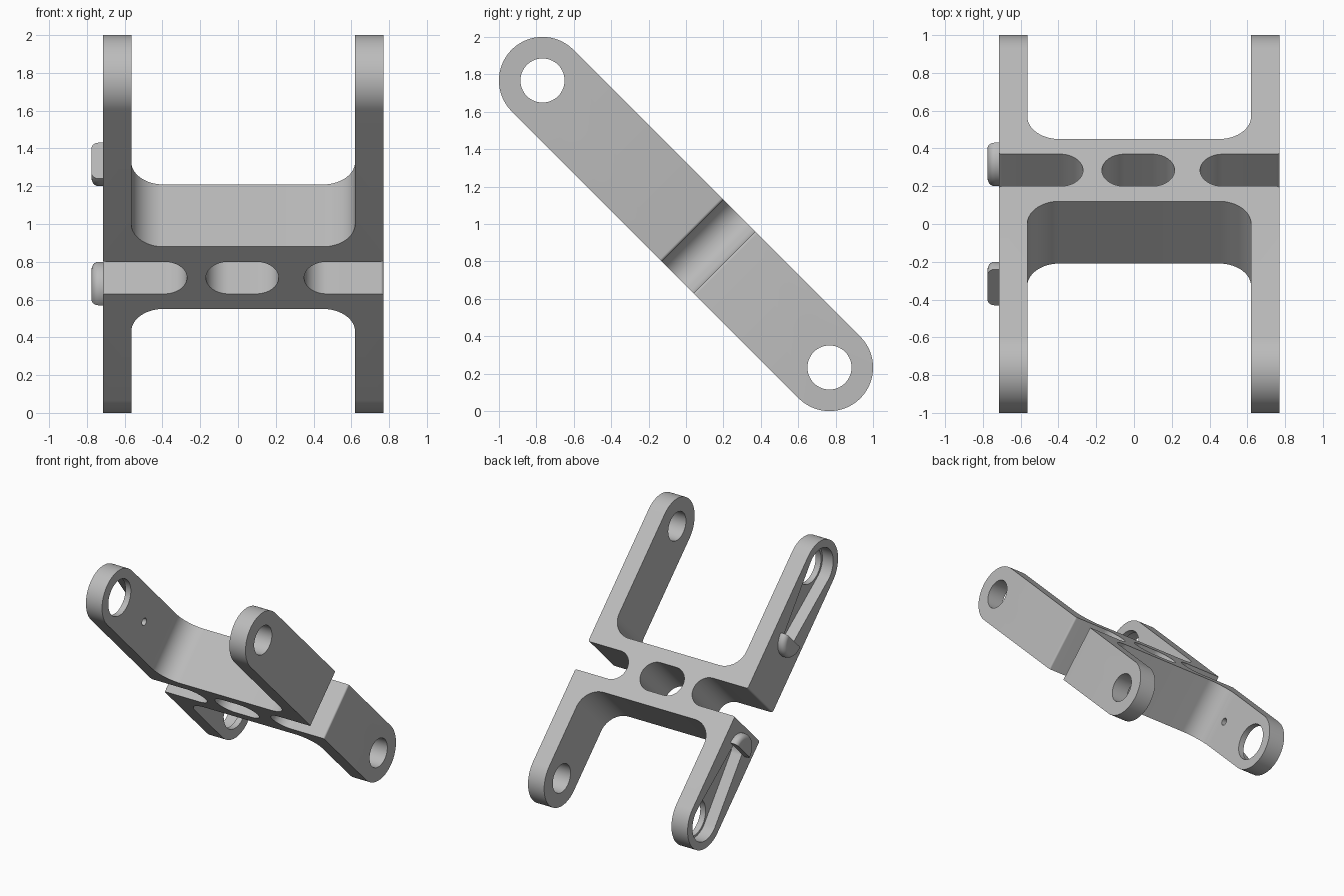
import bpy, bmesh, math
from mathutils import Vector

if "Cube" in bpy.data.objects:
    bpy.data.objects.remove(bpy.data.objects["Cube"], do_unlink=True)

metal = bpy.data.materials.new("light_grey")
metal.use_nodes = True
metal.diffuse_color = (0.5, 0.5, 0.5, 1)
metal.node_tree.nodes["Principled BSDF"].inputs["Base Color"].default_value = (0.5, 0.5, 0.5, 1)

# Local frame: x across, y along the arms, z through their width
HALF = 0.233          # half width of an arm
PIVOT = 1.085         # distance of pivot holes from the middle
WEB = 0.17            # middle of the cross web along the arms
LEFT, RIGHT = -0.715, 0.77
LEFT_IN, RIGHT_IN = -0.565, 0.62
FILLET, SLOT, LIP = 0.17, 0.12, 0.015


def arc(cx, cy, r, a0, a1, n=20):
    angles = [math.radians(a0 + (a1 - a0) * i / n) for i in range(n + 1)]
    return [(cx + r * math.cos(a), cy + r * math.sin(a)) for a in angles]


def hull(c1, r1, c2, r2):
    """Outline around two circles on the first axis."""
    a = math.degrees(math.acos((r1 - r2) / abs(c2 - c1)))
    turn = 0 if c2 > c1 else 180
    return (arc(c1, 0, r1, turn + a, turn + 360 - a, 40)
            + arc(c2, 0, r2, turn - a, turn + a, 40))


def finish(name, bm):
    bmesh.ops.recalc_face_normals(bm, faces=bm.faces)
    mesh = bpy.data.meshes.new(name)
    bm.to_mesh(mesh)
    bm.free()
    mesh.materials.append(metal)
    obj = bpy.data.objects.new(name, mesh)
    bpy.context.collection.objects.link(obj)
    obj.rotation_euler.x = math.radians(-45)
    obj.location.z = 1
    return obj


def prism(name, outline, axis, lo, hi):
    """Extrude an outline along x (outline in y, z) or along z (outline in x, y)."""
    bm = bmesh.new()
    if axis == "x":
        points, move = [(lo, a, b) for a, b in outline], Vector((hi - lo, 0, 0))
    else:
        points, move = [(a, b, lo) for a, b in outline], Vector((0, 0, hi - lo))
    face = bm.faces.new([bm.verts.new(p) for p in points])
    new = bmesh.ops.extrude_face_region(bm, geom=[face], use_keep_orig=True)["geom"]
    bmesh.ops.translate(bm, vec=move, verts=[v for v in new if isinstance(v, bmesh.types.BMVert)])
    return finish(name, bm)


def combine(target, cutter, operation="DIFFERENCE"):
    mod = target.modifiers.new(cutter.name, "BOOLEAN")
    mod.object, mod.operation, mod.solver = cutter, operation, "EXACT"
    bpy.ops.object.select_all(action="DESELECT")
    target.select_set(True)
    bpy.context.view_layer.objects.active = target
    bpy.ops.object.modifier_apply(modifier=mod.name)
    bpy.data.objects.remove(cutter, do_unlink=True)


def smooth(obj):
    bpy.ops.object.select_all(action="DESELECT")
    obj.select_set(True)
    bpy.context.view_layer.objects.active = obj
    bpy.ops.object.shade_smooth_by_angle(angle=math.radians(30))


# H-shaped frame with filleted corners and open round-ended side slots
END = 1.4
web_lo, web_hi = WEB - HALF, WEB + HALF
lip_lo, lip_hi = WEB - SLOT - LIP, WEB + SLOT + LIP
outline = [(LEFT, -END), (LEFT_IN, -END)]
outline += arc(LEFT_IN + FILLET, web_lo - FILLET, FILLET, 180, 90)
outline += arc(RIGHT_IN - FILLET, web_lo - FILLET, FILLET, 90, 0)
outline += [(RIGHT_IN, -END), (RIGHT, -END)]
outline += arc(RIGHT - LIP, lip_lo, LIP, 0, 90, 6)
outline += arc(0.47, WEB, SLOT, 270, 90, 32)
outline += arc(RIGHT - LIP, lip_hi, LIP, -90, 0, 6)
outline += [(RIGHT, END), (RIGHT_IN, END)]
outline += arc(RIGHT_IN - FILLET, web_hi + FILLET, FILLET, 0, -90)
outline += arc(LEFT_IN + FILLET, web_hi + FILLET, FILLET, -90, -180)
outline += [(LEFT_IN, END), (LEFT, END)]
outline += arc(LEFT + LIP, lip_hi, LIP, 180, 270, 6)
outline += arc(-0.39, WEB, SLOT, 90, -90, 32)
outline += arc(LEFT + LIP, lip_lo, LIP, 90, 180, 6)
frame = prism("bracket_frame", outline, "z", -0.3, 0.3)

# Rounded arm ends
combine(frame, prism("arm_shape", hull(-PIVOT, HALF, PIVOT, HALF), "x", -1, 1), "INTERSECT")

# Closed slot in the middle of the web
middle = [(x, y + WEB) for x, y in hull(-0.05, SLOT, 0.095, SLOT)]
combine(frame, prism("middle_slot", middle, "z", -0.5, 0.5))

for side, word in ((-1, "upper"), (1, "lower")):
    pivot = side * PIVOT
    # Plain pivot hole on one arm; tapered pocket, wide hole and screw hole on the other
    combine(frame, prism("pivot_hole", arc(pivot, 0, 0.118, 0, 354, 59), "x", 0.5, 0.9))
    combine(frame, prism("pocket", hull(pivot, 0.168, side * 0.5, 0.085), "x", -0.9, LEFT + 0.1))
    combine(frame, prism("wide_hole", arc(pivot, 0, 0.15, 0, 354, 59), "x", -0.9, -0.5))
    combine(frame, prism("screw_hole", arc(side * 0.62, 0, 0.03, 0, 345, 23), "x", -0.9, -0.5))

    # Half-round cover over the pocket tip
    bm = bmesh.new()
    radius, round_r, top = 0.135, 0.04, 0.06
    section = [(0, 0), (radius, 0)] + arc(radius - round_r, top - round_r, round_r, 0, 90, 10) + [(0, top)]
    centre = Vector((LEFT, side * 0.474, 0))
    face = bm.faces.new([bm.verts.new(centre + Vector((-h, 0, r))) for r, h in section])
    bmesh.ops.spin(bm, geom=[face] + list(face.edges) + list(face.verts), cent=centre,
                   axis=(1, 0, 0), angle=side * math.pi, steps=32, use_duplicate=False)
    bmesh.ops.remove_doubles(bm, verts=bm.verts, dist=0.0001)
    smooth(finish(word + "_pocket_cover", bm))

smooth(frame)
